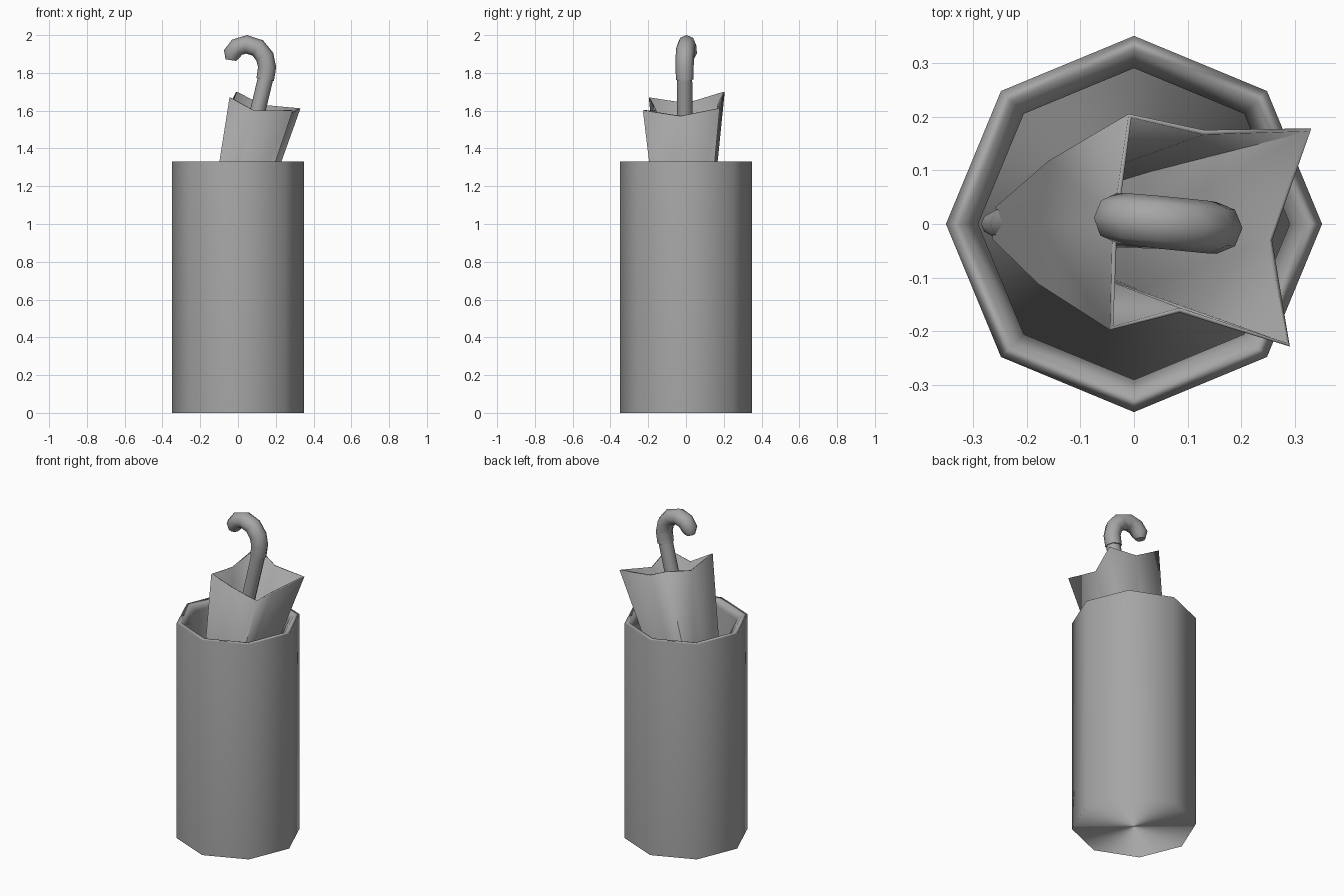
import bpy, math
from mathutils import Vector

if "Cube" in bpy.data.objects:
    bpy.data.objects.remove(bpy.data.objects["Cube"])

grey = bpy.data.materials.new("dark_grey")
grey.diffuse_color = (0.38, 0.38, 0.38, 1)
grey.use_nodes = True
grey.node_tree.nodes["Principled BSDF"].inputs["Base Color"].default_value = grey.diffuse_color


def mesh_object(name, rings, cap_start=True, cap_end=True, angle=50):
    """Skin a list of equal-length closed rings."""
    n = len(rings[0])
    verts = [tuple(v) for ring in rings for v in ring]
    faces = [(k * n + i, k * n + (i + 1) % n, (k + 1) * n + (i + 1) % n, (k + 1) * n + i)
             for k in range(len(rings) - 1) for i in range(n)]
    if cap_start:
        faces.append(tuple(reversed(range(n))))
    if cap_end:
        faces.append(tuple((len(rings) - 1) * n + i for i in range(n)))
    me = bpy.data.meshes.new(name)
    me.from_pydata(verts, [], faces)
    me.materials.append(grey)
    ob = bpy.data.objects.new(name, me)
    bpy.context.collection.objects.link(ob)
    bpy.ops.object.select_all(action='DESELECT')
    ob.select_set(True)
    bpy.context.view_layer.objects.active = ob
    bpy.ops.object.shade_smooth_by_angle(angle=math.radians(angle))
    return ob


def tube(name, points, radii, sides=8):
    """Sweep a round section along a path lying close to the XZ plane."""
    pts = [Vector(p) for p in points]
    rings = []
    for i, p in enumerate(pts):
        t = (pts[min(i + 1, len(pts) - 1)] - pts[max(i - 1, 0)]).normalized()
        u = Vector((0, 1, 0)).cross(t).normalized()
        v = t.cross(u)
        rings.append([p + radii[i] * (u * math.cos(a) + v * math.sin(a))
                      for a in (2 * math.pi * k / sides for k in range(sides))])
    return mesh_object(name, rings)


def octagon(r, z):
    return [Vector((r * math.cos(k * math.pi / 4), r * math.sin(k * math.pi / 4), z))
            for k in range(8)]


# Octagonal stand: outer wall, rim, chamfered lip, inner wall, floor
stand = mesh_object("stand", [octagon(0.35, 0), octagon(0.35, 1.33), octagon(0.32, 1.33),
                              octagon(0.29, 1.30), octagon(0.29, 0.05)], angle=180)
# Soft shading: rim and base blend into the walls
normals = [v.normalized() for r, z in [(1, 0), (1, 0.1), (-0.5, 0.85), (-1, 0.1), (-1, 0)]
           for v in octagon(r, z)]
stand.data.normals_split_custom_set_from_vertices(normals)

# Folded canopy: four-pointed star rim shrinking down the leaning axis
rim = [Vector(p) for p in [
    (0.33, 0.178, 1.61), (0.13, 0.175, 1.63), (-0.01, 0.205, 1.70), (-0.04, 0.0, 1.64),
    (-0.045, -0.197, 1.67), (0.085, -0.165, 1.60), (0.29, -0.228, 1.60), (0.257, -0.03, 1.57)]]
top = Vector((0.125, -0.01, 1.625))
tip = Vector((-0.265, 0.0, 0.06))


def star(t, scale):
    c = top.lerp(tip, t)
    return [c + (p - top) * scale for p in rim]


canopy = mesh_object("umbrella_canopy", [star(0.93, 0.15), star(0.53, 0.57), rim],
                     cap_end=False, angle=60)
solid = canopy.modifiers.new("thickness", 'SOLIDIFY')
solid.thickness = 0.009
solid.offset = -1

# Shaft running from the floor up to the grip
tube("umbrella_shaft", [(-0.265, 0, 0.06), (-0.23, 0, 0.2), (0.148, -0.008, 1.78)],
     [0.02, 0.038, 0.041])

# Crook handle
path = [(0.144, 1.765), (0.154, 1.83), (0.142, 1.885), (0.105, 1.932), (0.045, 1.951),
        (-0.005, 1.936), (-0.033, 1.9), (-0.038, 1.868)]
tube("umbrella_handle", [(x, 0.008 - 0.1 * x, z) for x, z in path],
     [0.047, 0.048, 0.049, 0.049, 0.049, 0.048, 0.046, 0.028])
